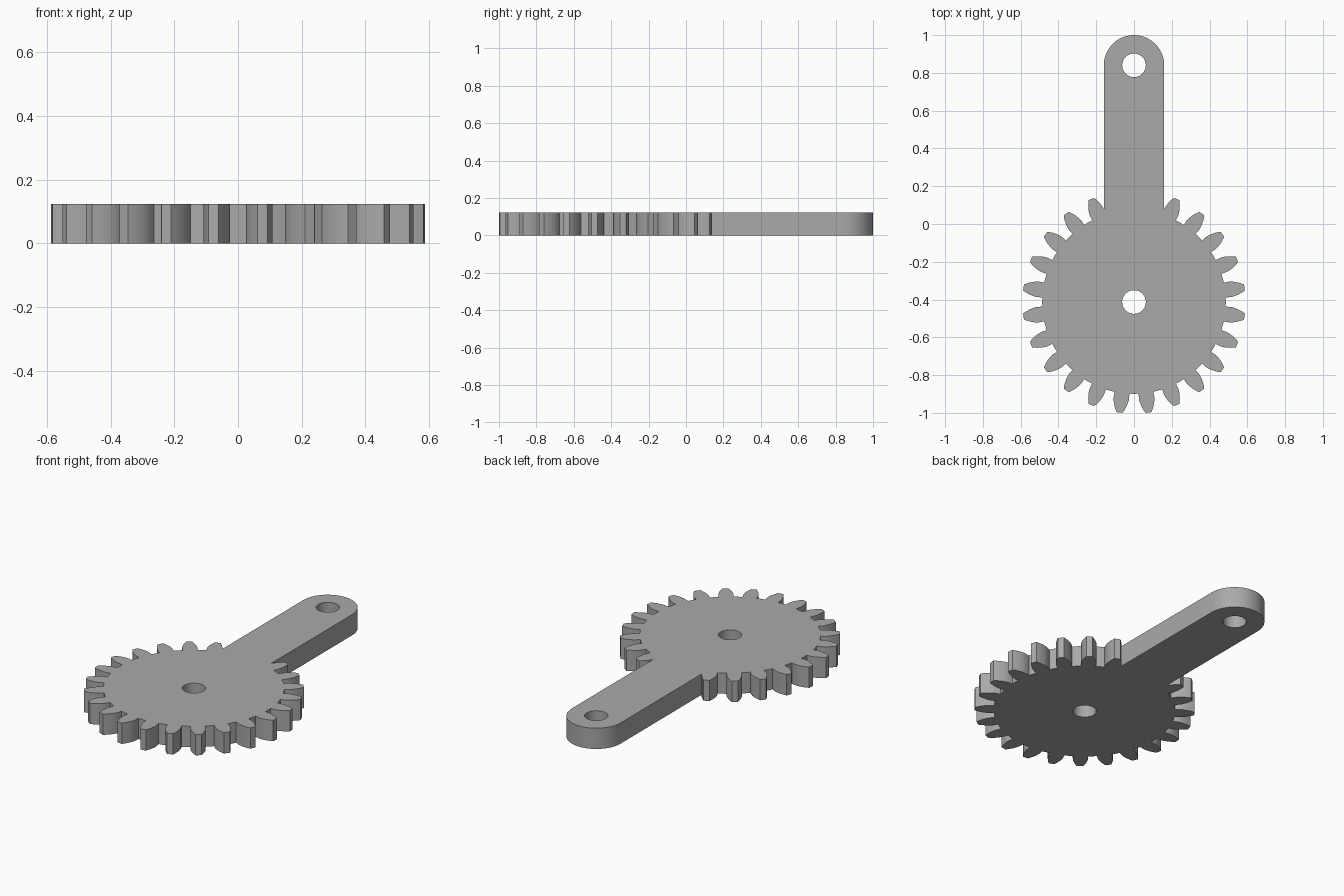
import bpy, bmesh, math
from mathutils import Vector

cube = bpy.data.objects.get("Cube")
if cube:
    bpy.data.objects.remove(cube)

THICK = 0.123
TEETH = 24
TIP, PITCH, BASE, ROOT = 0.59, 0.545, 0.512, 0.486
HUB = Vector((0, -0.413))      # gear centre
PIVOT = Vector((0, 0.84))      # arm end centre
ARM, BORE = 0.16, 0.0625       # arm half width, hole radius


def polar(centre, radius, angle):
    return centre + Vector((math.cos(angle), math.sin(angle))) * radius


def arc(centre, radius, start, end, steps):
    return [polar(centre, radius, start + (end - start) * i / steps) for i in range(steps + 1)]


def involute(radius):
    a = math.acos(min(1, BASE / radius))
    return math.tan(a) - a


def half_angle(radius):
    """Half the angular width of a tooth at a radius."""
    return math.pi / (2 * TEETH) + involute(PITCH) - involute(max(radius, BASE))


def tooth(angle):
    radii = [ROOT] + [BASE + (TIP - BASE) * i / 6 for i in range(7)]
    rise = [polar(HUB, r, angle - half_angle(r)) for r in radii]
    fall = [polar(HUB, r, angle + half_angle(r)) for r in reversed(radii)]
    return rise + [polar(HUB, TIP, angle)] + fall + [polar(HUB, ROOT, angle + math.pi / TEETH)]


# Toothed rim, leaving out the two teeth swallowed by the arm
rim = []
for k in range(1, TEETH - 1):
    rim += tooth(math.pi / 2 + (k + 0.5) * math.tau / TEETH)
rim.pop()


def in_arm(p):
    return abs(p.x) < ARM and p.y > HUB.y


# Trim the rim where it meets the sides of the arm
first = next(i for i, p in enumerate(rim) if not in_arm(p))
a, b = rim[first - 1], rim[first]
join = a.lerp(b, (-ARM - a.x) / (b.x - a.x))
outline = [join] + [p for p in rim if not in_arm(p)] + [Vector((ARM, join.y))]
outline += arc(PIVOT, ARM, 0, math.pi, 40)


# Fill the outline around both bores, then extrude to a plate
bm = bmesh.new()


def add_loop(points):
    verts = [bm.verts.new((p.x, p.y, 0)) for p in points]
    return [bm.edges.new((v, verts[i - 1])) for i, v in enumerate(verts)]


edges = add_loop(outline)
for centre in (HUB, PIVOT):
    edges += add_loop(arc(centre, BORE, 0, math.tau, 48)[:-1])
bmesh.ops.triangle_fill(bm, use_beauty=True, edges=edges)
top = bmesh.ops.extrude_face_region(bm, geom=bm.faces[:])["geom"]
bmesh.ops.translate(bm, verts=[g for g in top if isinstance(g, bmesh.types.BMVert)], vec=(0, 0, THICK))
bmesh.ops.recalc_face_normals(bm, faces=bm.faces[:])
mesh = bpy.data.meshes.new("gear_with_arm")
bm.to_mesh(mesh)
bm.free()

# Plain grey finish
grey = bpy.data.materials.new("grey")
grey.use_nodes = True
colour = (0.4, 0.4, 0.4, 1)
grey.diffuse_color = colour
grey.node_tree.nodes["Principled BSDF"].inputs["Base Color"].default_value = colour
mesh.materials.append(grey)

plate = bpy.data.objects.new("gear_with_arm", mesh)
bpy.context.collection.objects.link(plate)
bpy.context.view_layer.objects.active = plate
plate.select_set(True)
bpy.ops.object.shade_smooth_by_angle(angle=math.radians(25))
